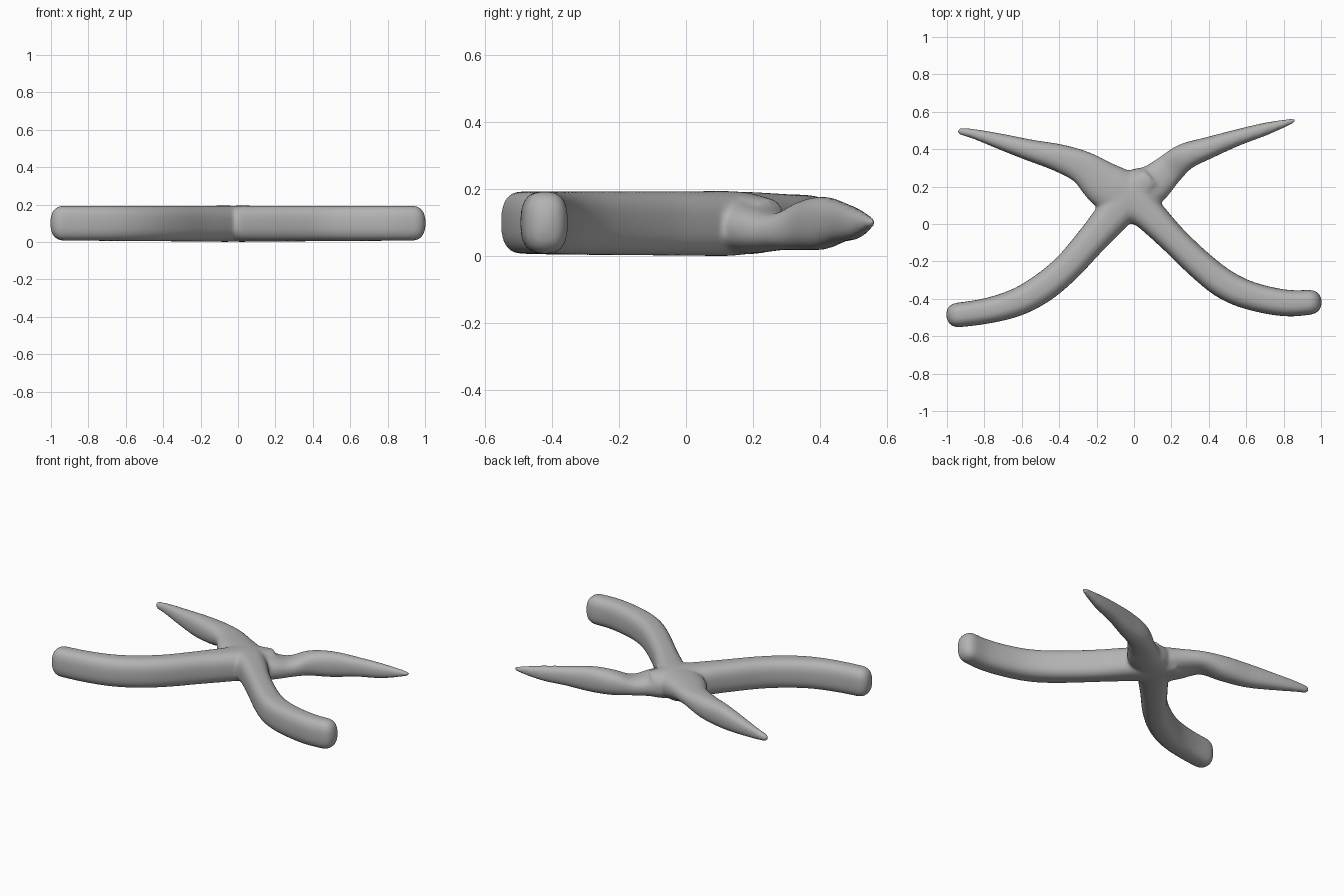
import bpy, bmesh, math
from mathutils import Vector

cube = bpy.data.objects.get("Cube")
if cube:
    bpy.data.objects.remove(cube, do_unlink=True)

SIDES = 28

# Limb stations: x, y, half width, bottom z, top z
HANDLES = [
    [(-0.13, 0.25, 0.06, 0.03, 0.17), (-0.03, 0.15, 0.10, 0.003, 0.193), (0.08, 0.05, 0.088, 0.001, 0.194),
     (0.21, -0.082, 0.076, 0.002, 0.194), (0.36, -0.225, 0.077, 0.003, 0.194),
     (0.49, -0.325, 0.079, 0.004, 0.194), (0.63, -0.386, 0.075, 0.005, 0.194),
     (0.82, -0.423, 0.071, 0.006, 0.194), (1.004, -0.413, 0.064, 0.008, 0.193)],
    [(0.09, 0.25, 0.06, 0.03, 0.17), (-0.02, 0.15, 0.10, 0.003, 0.193), (-0.13, 0.025, 0.092, 0.001, 0.194),
     (-0.23, -0.09, 0.082, 0.002, 0.194), (-0.36, -0.235, 0.077, 0.003, 0.194),
     (-0.49, -0.343, 0.078, 0.004, 0.194), (-0.63, -0.42, 0.074, 0.005, 0.194),
     (-0.80, -0.467, 0.068, 0.006, 0.194), (-1.004, -0.494, 0.065, 0.008, 0.193)],
]
JAWS = [
    [(-0.08, 0.09, 0.10, 0.01, 0.185), (0.01, 0.165, 0.125, 0.005, 0.19), (0.10, 0.215, 0.105, 0.01, 0.155),
     (0.18, 0.285, 0.085, 0.018, 0.13), (0.27, 0.358, 0.072, 0.018, 0.165),
     (0.40, 0.408, 0.058, 0.02, 0.178), (0.55, 0.461, 0.044, 0.04, 0.162),
     (0.70, 0.507, 0.034, 0.052, 0.142), (0.865, 0.556, 0.012, 0.088, 0.114)],
    [(0.05, 0.07, 0.09, 0.01, 0.185), (-0.06, 0.15, 0.13, 0.005, 0.192), (-0.16, 0.215, 0.12, 0.04, 0.19),
     (-0.27, 0.30, 0.09, 0.07, 0.185), (-0.40, 0.353, 0.074, 0.04, 0.183),
     (-0.55, 0.393, 0.058, 0.03, 0.175), (-0.70, 0.437, 0.044, 0.045, 0.155),
     (-0.85, 0.48, 0.027, 0.066, 0.135), (-0.945, 0.499, 0.018, 0.08, 0.12)],
]


def smooth_stations(points, steps=6):
    """Catmull-Rom interpolation through the stations."""
    p = [Vector(q) for q in points]
    p = [p[0] * 2 - p[1]] + p + [p[-1] * 2 - p[-2]]
    out = []
    for a, b, c, d in zip(p, p[1:], p[2:], p[3:]):
        for s in range(steps):
            t = s / steps
            out.append(0.5 * (2 * b + (c - a) * t + (2 * a - 5 * b + 4 * c - d) * t * t
                              + (3 * b - a - 3 * c + d) * t ** 3))
    return out + [p[-2]]


def limb(bm, points, squareness, tip):
    """Sweep a rounded cross-section along the stations, with a rounded tip."""
    st = smooth_stations(points)
    # Densify so the rounded tip gets enough rings
    dense = [st[i].lerp(st[i + 1], k / 4) for i in range(len(st) - 1) for k in range(4)] + [st[-1]]
    end = Vector(dense[-1][:2])
    rings = []
    for i, q in enumerate(dense):
        a, b = dense[max(i - 1, 0)], dense[min(i + 1, len(dense) - 1)]
        along = Vector((b[0] - a[0], b[1] - a[1])).normalized()
        side = Vector((-along.y, along.x))
        dist = (Vector(q[:2]) - end).length
        u = max(0.0, 1 - dist / tip)
        cap = max(0.12, (1 - u ** 2.3) ** (1 / 2.3))
        zc, zh = (q[3] + q[4]) / 2, (q[4] - q[3]) / 2
        ring = []
        for k in range(SIDES):
            ang = 2 * math.pi * k / SIDES
            c, s = math.cos(ang), math.sin(ang)
            w = math.copysign(abs(c) ** (2 / squareness), c) * q[2] * cap
            h = math.copysign(abs(s) ** (2 / squareness), s) * zh * cap
            ring.append(bm.verts.new((q[0] + side.x * w, q[1] + side.y * w, zc + h)))
        rings.append(ring)
    for r0, r1 in zip(rings, rings[1:]):
        for k in range(SIDES):
            n = (k + 1) % SIDES
            bm.faces.new((r0[k], r0[n], r1[n], r1[k]))
    bm.faces.new(rings[0])
    bm.faces.new(rings[-1])


bm = bmesh.new()
for path in HANDLES:
    limb(bm, path, 2.7, 0.07)
for path in JAWS:
    limb(bm, path, 2.4, 0.025)
bmesh.ops.recalc_face_normals(bm, faces=bm.faces)

mesh = bpy.data.meshes.new("crossed_pliers")
bm.to_mesh(mesh)
bm.free()
pliers = bpy.data.objects.new("crossed_pliers", mesh)
bpy.context.collection.objects.link(pliers)

# One plain grey material
grey = bpy.data.materials.new("plain_grey")
grey.use_nodes = True
colour = (0.45, 0.45, 0.45, 1)
grey.diffuse_color = colour
bsdf = next(n for n in grey.node_tree.nodes if n.type == 'BSDF_PRINCIPLED')
bsdf.inputs["Base Color"].default_value = colour
bsdf.inputs["Roughness"].default_value = 0.6
mesh.materials.append(grey)

# Fuse the limbs into one skin and soften the junction
remesh = pliers.modifiers.new("fuse", 'REMESH')
remesh.mode = 'VOXEL'
remesh.voxel_size = 0.01
remesh.use_smooth_shade = True
soften = pliers.modifiers.new("soften", 'SMOOTH')
soften.factor = 0.5
soften.iterations = 10
